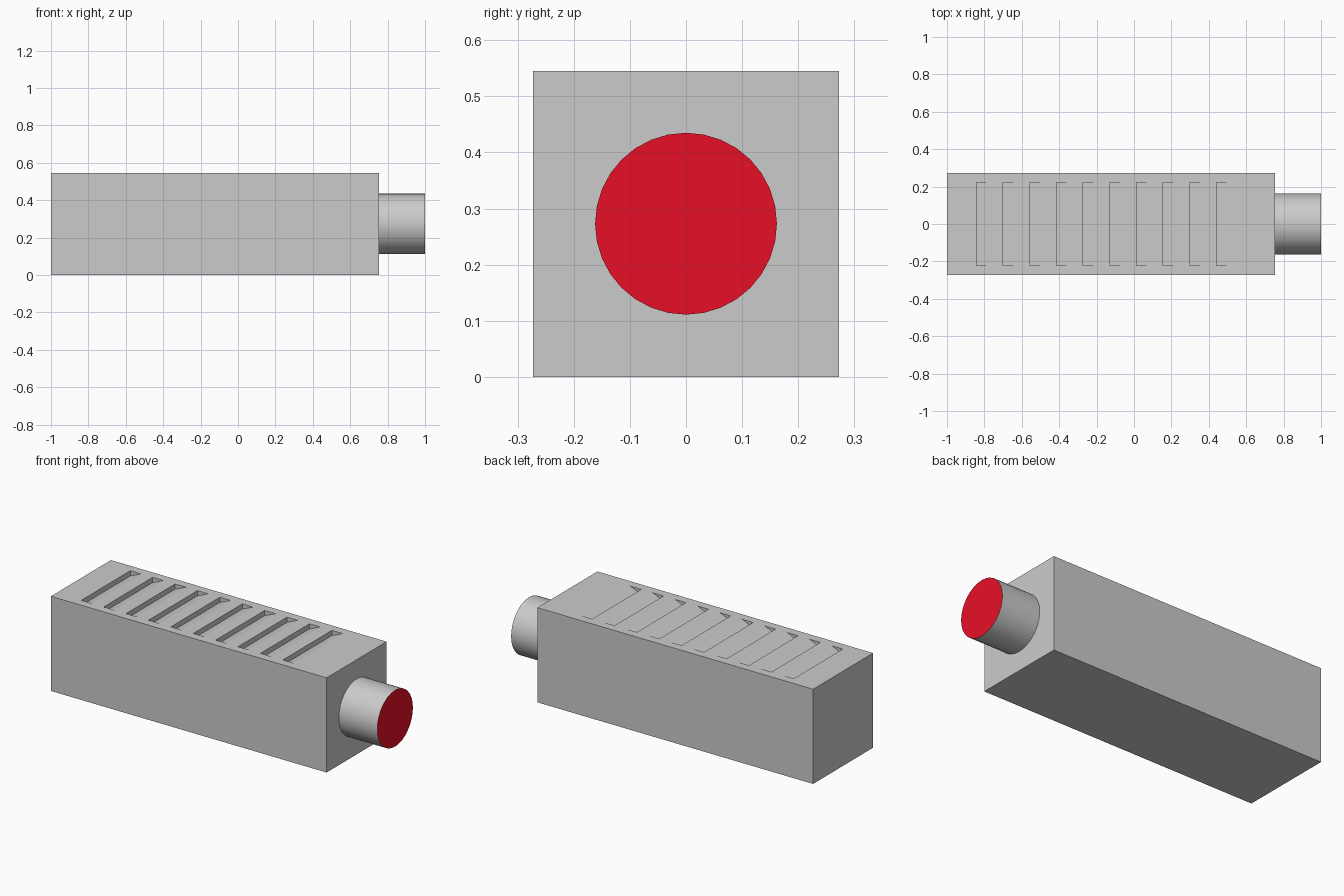
import bpy, bmesh, math

if "Cube" in bpy.data.objects:
    bpy.data.objects.remove(bpy.data.objects["Cube"])

H = 0.545
HALF = H / 2
X0, X1 = -1.0, 0.755


def make_object(name, bm):
    bmesh.ops.recalc_face_normals(bm, faces=bm.faces)
    mesh = bpy.data.meshes.new(name)
    bm.to_mesh(mesh)
    bm.free()
    ob = bpy.data.objects.new(name, mesh)
    bpy.context.collection.objects.link(ob)
    return ob


def prism(bm, profile, half_width):
    """Extrude an x-z profile across y."""
    face = bm.faces.new([bm.verts.new((x, -half_width, z)) for x, z in profile])
    new = bmesh.ops.extrude_face_region(bm, geom=[face])["geom"]
    verts = [g for g in new if isinstance(g, bmesh.types.BMVert)]
    bmesh.ops.translate(bm, verts=verts, vec=(0, 2 * half_width, 0))


# Housing block
bm = bmesh.new()
prism(bm, [(X0, 0), (X1, 0), (X1, H), (X0, H)], HALF)
housing = make_object("housing", bm)

# Ramped vent slots: steep wall on the left, floor rising to the right
SLOT_W, DEPTH, OVER = 0.07, 0.03, 0.02
bm = bmesh.new()
for i in range(10):
    x = -0.842 + i * 0.1426
    prism(bm, [(x, H - DEPTH), (x + SLOT_W, H),
               (x + SLOT_W, H + OVER), (x, H + OVER)], 0.223)
cutter = make_object("vent_cutter", bm)
cutter.hide_render = True
cutter.hide_set(True)
mod = housing.modifiers.new("vents", "BOOLEAN")
mod.operation = "DIFFERENCE"
mod.solver = "EXACT"
mod.object = cutter

# Round nozzle at the right end
R, END = 0.162, 1.0
bpy.ops.mesh.primitive_cylinder_add(
    vertices=32, radius=R, depth=END - X1,
    location=((X1 + END) / 2, 0, HALF + 0.0005), rotation=(0, math.pi / 2, 0))
nozzle = bpy.context.object
nozzle.name = "nozzle"
bpy.ops.object.shade_smooth_by_angle(angle=math.radians(30))

# Red end face of the nozzle
grey = bpy.data.materials.new("grey")
grey.diffuse_color = (0.8, 0.8, 0.8, 1)
grey.use_nodes = True
grey.node_tree.nodes["Principled BSDF"].inputs["Base Color"].default_value = grey.diffuse_color
red = bpy.data.materials.new("red")
red.diffuse_color = (0.8, 0.005, 0.02, 1)
red.use_nodes = True
red.node_tree.nodes["Principled BSDF"].inputs["Base Color"].default_value = red.diffuse_color
nozzle.data.materials.append(grey)
nozzle.data.materials.append(red)
for p in nozzle.data.polygons:
    if p.normal.z > 0.9:
        p.material_index = 1
